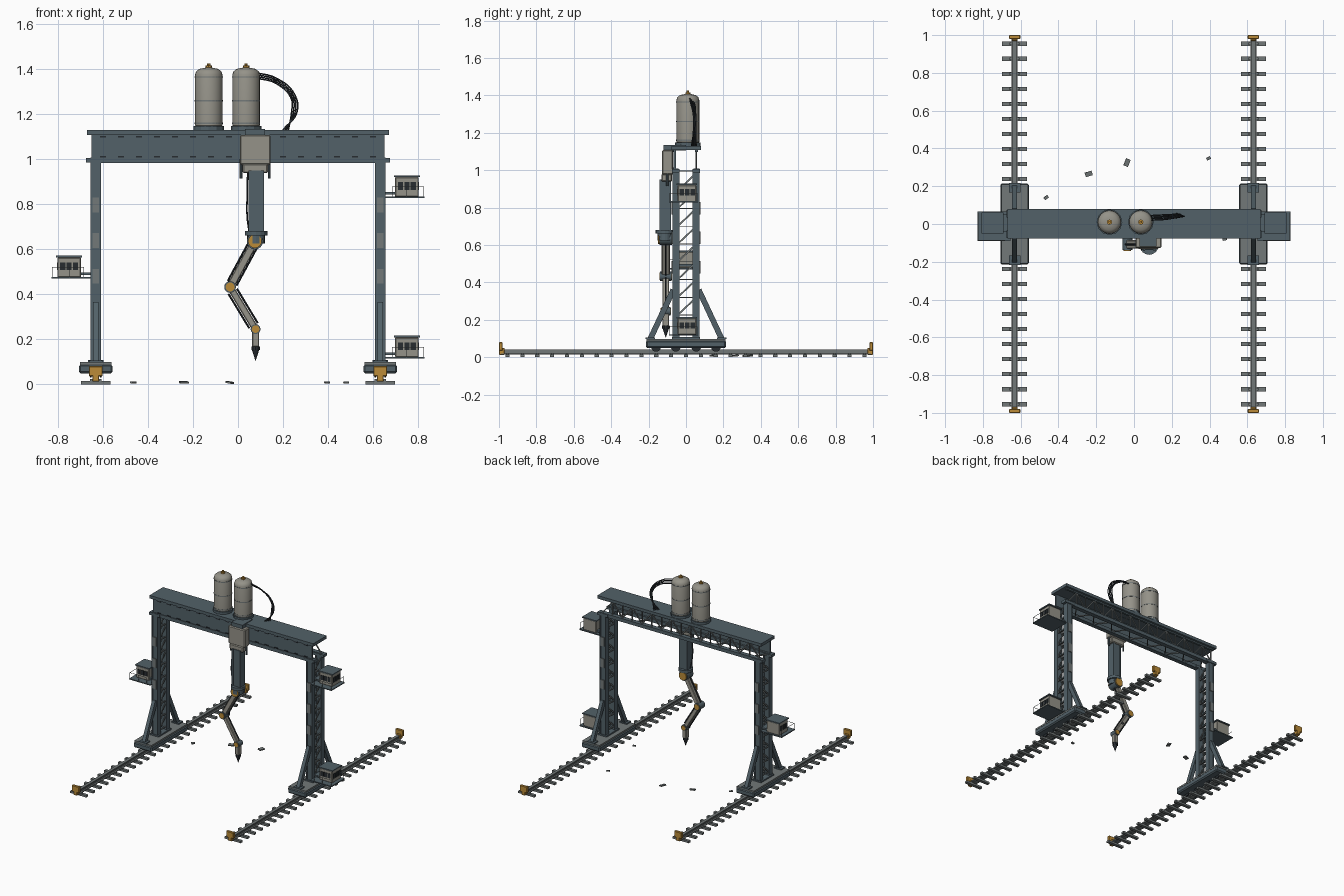
import bpy, bmesh, math, random
from mathutils import Vector, Matrix

if "Cube" in bpy.data.objects:
    bpy.data.objects.remove(bpy.data.objects["Cube"])

random.seed(4)
SLATE, STONE = (0.085, 0.12, 0.14, 1), (0.30, 0.29, 0.25, 1)
AMBER, DARK, STEEL = (0.5, 0.26, 0.04, 1), (0.02, 0.025, 0.03, 1), (0.17, 0.19, 0.19, 1)
mats = {}


def material(col):
    if col not in mats:
        mats[col] = bpy.data.materials.new("paint")
        mats[col].diffuse_color = col
    return mats[col]


def box(bm, x0, x1, y0, y1, z0, z1):
    m = Matrix.Translation(((x0 + x1) / 2, (y0 + y1) / 2, (z0 + z1) / 2))
    bmesh.ops.create_cube(bm, size=1, matrix=m @ Matrix.Diagonal((x1 - x0, y1 - y0, z1 - z0, 1)))


def frame(a, b, side=(0, 1, 0)):
    """Matrix whose z runs from a to b and whose y stays near the side vector."""
    z = (b - a).normalized()
    s = Vector(side) if abs(z.dot(Vector(side))) < 0.95 else Vector((1, 0, 0))
    x = s.cross(z).normalized()
    m = Matrix((x, z.cross(x), z)).transposed().to_4x4()
    return Matrix.Translation((a + b) / 2) @ m


def bar(bm, a, b, w, d):
    a, b = Vector(a), Vector(b)
    bmesh.ops.create_cube(bm, size=1, matrix=frame(a, b) @ Matrix.Diagonal((w, d, (b - a).length, 1)))


def cyl(bm, a, b, r1, r2=None, n=16):
    a, b = Vector(a), Vector(b)
    bmesh.ops.create_cone(bm, cap_ends=True, segments=n, radius1=r1, radius2=r1 if r2 is None else r2,
                          depth=(b - a).length, matrix=frame(a, b))


def part(name, col, build, bevel=0, smooth=False):
    bm = bmesh.new()
    build(bm)
    bmesh.ops.recalc_face_normals(bm, faces=bm.faces)
    me = bpy.data.meshes.new(name)
    bm.to_mesh(me)
    bm.free()
    ob = bpy.data.objects.new(name, me)
    bpy.context.collection.objects.link(ob)
    me.materials.append(material(col))
    if bevel:
        mod = ob.modifiers.new("bevel", "BEVEL")
        mod.width, mod.segments = bevel, 1
    if smooth:
        bpy.context.view_layer.objects.active = ob
        bpy.ops.object.select_all(action="DESELECT")
        ob.select_set(True)
        bpy.ops.object.shade_smooth_by_angle(angle=math.radians(35))
    return ob


def cable(name, pts, r=0.004):
    cu = bpy.data.curves.new(name, "CURVE")
    cu.dimensions, cu.bevel_depth, cu.bevel_resolution, cu.resolution_u = "3D", r, 1, 8
    sp = cu.splines.new("BEZIER")
    sp.bezier_points.add(len(pts) - 1)
    for p, co in zip(sp.bezier_points, pts):
        p.co, p.handle_left_type, p.handle_right_type = co, "AUTO", "AUTO"
    cu.materials.append(material(DARK))
    bpy.context.collection.objects.link(bpy.data.objects.new(name, cu))


# Tracks, bogies and lattice towers, one per side
for s, side in ((-1, "left"), (1, "right")):
    X = 0.632 * s

    def rail(bm):
        for hw, z0, z1 in ((0.016, 0.014, 0.02), (0.005, 0.02, 0.033), (0.011, 0.033, 0.042)):
            box(bm, X - hw, X + hw, -0.99, 0.99, z0, z1)
    part(side + "_rail", STEEL, rail)

    def ties(bm):
        for i in range(-12, 13):
            box(bm, X - 0.066, X + 0.066, i * 0.0795 - 0.011, i * 0.0795 + 0.011, 0, 0.015)
            for t in (-1, 1):
                box(bm, X + t * 0.02 - 0.006, X + t * 0.02 + 0.006, i * 0.0795 - 0.006, i * 0.0795 + 0.006, 0.015, 0.023)
    part(side + "_ties", STEEL, ties)

    def stops(bm):
        for t in (-1, 1):
            box(bm, X - 0.03, X + 0.03, t * 0.99 - 0.01, t * 0.99 + 0.01, 0.035, 0.08)
            box(bm, X - 0.015, X + 0.015, t * 0.985 - 0.015, t * 0.985 + 0.015, 0.012, 0.05)
    part(side + "_end_stops", AMBER, stops, 0.003)

    part(side + "_bogie", SLATE, lambda bm: box(bm, X - 0.075, X + 0.075, -0.215, 0.215, 0.048, 0.088), 0.008)
    part(side + "_bogie_deck", STEEL, lambda bm: box(bm, X - 0.07, X + 0.07, -0.21, 0.21, 0.086, 0.098))

    def wheels(bm):
        for y in (-0.16, -0.055, 0.055, 0.16):
            cyl(bm, (X - 0.018, y, 0.057), (X + 0.018, y, 0.057), 0.017, n=14)
            for t in (-1, 1):
                cyl(bm, (X + t * 0.018, y, 0.055), (X + t * 0.025, y, 0.055), 0.026, n=14)
    part(side + "_wheels", DARK, wheels)

    def posts(bm):
        for t in (-1, 1):
            ya, yb = sorted((t * 0.036, t * 0.07))
            box(bm, X - 0.017, X + 0.017, ya, yb, 0.095, 1.0)
            for e in (-1, 1):
                box(bm, X + e * 0.02 - 0.004, X + e * 0.02 + 0.004, ya - 0.002, yb + 0.002, 0.095, 1.0)
            bar(bm, (X, t * 0.192, 0.095), (X, t * 0.068, 0.36), 0.026, 0.03)
            box(bm, X - 0.03, X + 0.03, t * 0.192 - 0.025, t * 0.192 + 0.025, 0.097, 0.106)
        box(bm, X - 0.035, X + 0.035, -0.075, 0.075, 0.097, 0.108)
        box(bm, X - 0.043, X + 0.043, -0.075, -0.035, 0.985, 1.005)
        box(bm, X - 0.043, X + 0.043, 0.035, 0.075, 0.985, 1.005)
    part(side + "_tower_posts", SLATE, posts)

    def lacing(bm):
        for i in range(9):
            z = 0.13 + i * 0.095
            for e in (-0.014, 0.014):
                bar(bm, (X + e, -0.045, z), (X + e, 0.045, z + 0.085), 0.005, 0.009)
                bar(bm, (X + e, -0.04, z), (X + e, 0.04, z), 0.005, 0.009)
    part(side + "_tower_lacing", STEEL, lacing)

    def plates(bm):
        for z in (0.48, 0.638, 0.796):
            for t in (-1, 1):
                box(bm, X - 0.015, X + 0.015, t * 0.0735 - 0.003, t * 0.0735 + 0.003, z - 0.033, z + 0.033)
    part(side + "_tower_plates", STEEL, plates)

# Control cabins hung on the towers
for name, s, z in (("upper_right", 1, 0.832), ("lower_right", 1, 0.12), ("left", -1, 0.475)):
    def bx(bm, xa, xb, *r):
        box(bm, *sorted((s * xa, s * xb)), *r)

    part(name + "_cabin", STONE, lambda bm: bx(bm, 0.697, 0.803, -0.045, 0.055, z, z + 0.088), 0.004)

    def trim(bm):
        bx(bm, 0.692, 0.808, -0.05, 0.06, z + 0.088, z + 0.096)
        bx(bm, 0.655, 0.828, -0.09, 0.065, z - 0.005, z + 0.002)
        bx(bm, 0.65, 0.7, -0.04, 0.05, z + 0.01, z + 0.022)
    part(name + "_cabin_roof_and_deck", SLATE, trim)

    def panes(bm):
        for k in range(3):
            bx(bm, 0.711 + k * 0.028, 0.734 + k * 0.028, -0.048, -0.044, z + 0.032, z + 0.066)
            bx(bm, 0.802, 0.805, -0.035 + k * 0.03, -0.012 + k * 0.03, z + 0.032, z + 0.066)
    part(name + "_cabin_windows", DARK, panes)

    def railing(bm):
        for x, y in ((0.825, -0.087), (0.825, 0.06), (0.75, -0.087), (0.685, -0.087)):
            bar(bm, (s * x, y, z), (s * x, y, z + 0.045), 0.002, 0.002)
        bar(bm, (s * 0.685, -0.087, z + 0.045), (s * 0.825, -0.087, z + 0.045), 0.002, 0.002)
        bar(bm, (s * 0.825, -0.087, z + 0.045), (s * 0.825, 0.06, z + 0.045), 0.002, 0.002)
    part(name + "_cabin_railing", STEEL, railing)


# Bridge girder: top plate, solid front web, open rear truss
def girder(bm):
    box(bm, -0.67, 0.67, -0.078, 0.08, 1.108, 1.13)
    box(bm, -0.65, 0.65, -0.066, -0.054, 1.0, 1.11)
    for y in (-0.056, 0.056):
        box(bm, -0.655, 0.655, y - 0.016, y + 0.016, 0.983, 1.008)
    box(bm, -0.65, 0.65, 0.048, 0.064, 1.098, 1.11)
part("bridge_girder", SLATE, girder)


def truss(bm):
    n, d = 16, 1.28 / 16
    for i in range(n):
        x, f = -0.64 + i * d, i % 2
        bar(bm, (x, 0.056, 1.005 + 0.1 * f), (x + d, 0.056, 1.105 - 0.1 * f), 0.007, 0.007)
        bar(bm, (x, -0.05 + 0.1 * f, 0.995), (x + d, 0.05 - 0.1 * f, 0.995), 0.007, 0.007)
        bar(bm, (x, 0.056, 1.0), (x, 0.056, 1.11), 0.006, 0.008)
part("girder_truss", STEEL, truss)


def slats(bm):
    for i in range(16):
        for z in (1.1, 1.011):
            x = -0.6 + i * 0.08
            box(bm, x - 0.014, x + 0.014, -0.071, -0.065, z - 0.004, z + 0.004)
part("girder_rivet_strips", DARK, slats)

# Pressure tanks on the bridge
prof = [(0, 1.145), (0.057, 1.145), (0.061, 1.15), (0.061, 1.375), (0.056, 1.39), (0.042, 1.401), (0.02, 1.406), (0, 1.407)]
for name, x in (("left", -0.13), ("right", 0.036)):
    def lathe(bm):
        vs = [bm.verts.new((x + r, 0.01, z)) for r, z in prof]
        es = [bm.edges.new(p) for p in zip(vs, vs[1:])]
        bmesh.ops.spin(bm, geom=vs + es, cent=(x, 0.01, 0), axis=(0, 0, 1), angle=math.tau, steps=24)
        bmesh.ops.remove_doubles(bm, verts=bm.verts, dist=1e-4)
    part(name + "_tank", STONE, lathe, smooth=True)

    def bands(bm):
        for z in (1.16, 1.26, 1.365):
            cyl(bm, (x, 0.01, z - 0.003), (x, 0.01, z + 0.003), 0.0625, n=24)
    part(name + "_tank_bands", STEEL, bands)
    part(name + "_tank_base", SLATE, lambda bm: cyl(bm, (x, 0.01, 1.128), (x, 0.01, 1.147), 0.068, n=12))
    part(name + "_tank_valve", AMBER, lambda bm: (cyl(bm, (x, 0.01, 1.4), (x, 0.01, 1.416), 0.014, n=8),
                                                  cyl(bm, (x, 0.01, 1.41), (x, 0.01, 1.425), 0.007, n=8)))

# Hoses from the tank to the deck
for i in range(4):
    k = i * 0.008
    cable("tank_hose", [(0.08, 0.02 + k, 1.385 - k), (0.17, 0.025 + k, 1.36 - k), (0.25 - k / 2, 0.04 + k / 2, 1.29 - k),
                        (0.262 - k, 0.04 + k / 2, 1.21), (0.2 + k, 0.03 + k, 1.13)], 0.0038)


# Trolley, mast and jointed arm at the front
AY = -0.108


def trolley(bm):
    box(bm, 0.008, 0.145, -0.128, -0.07, 0.975, 1.108)
    box(bm, 0.02, 0.133, -0.132, -0.075, 0.938, 0.98)
part("trolley", STONE, trolley, 0.006)


def trim(bm):
    for x in (0.013, 0.139):
        cyl(bm, (x, -0.1, 0.915), (x, -0.1, 1.0), 0.006, n=8)
    box(bm, 0.03, 0.12, -0.12, 0.0, 1.106, 1.135)
part("trolley_fittings", SLATE, trim)


def mast(bm):
    box(bm, 0.05, 0.112, -0.138, -0.085, 0.67, 0.95)
    for x in (0.053, 0.109):
        box(bm, x - 0.006, x + 0.006, -0.142, -0.08, 0.67, 0.95)
part("mast", SLATE, mast)
part("mast_flange", SLATE, lambda bm: (cyl(bm, (0.08, -0.113, 0.66), (0.08, -0.113, 0.68), 0.05, n=16),
                                       cyl(bm, (0.08, -0.113, 0.625), (0.08, -0.113, 0.66), 0.04, n=16)))
S, E, W = Vector((0.075, AY, 0.635)), Vector((-0.035, AY, 0.432)), Vector((0.078, AY, 0.245))


def joints(bm):
    for p, r, h in ((S, 0.03, 0.042), (E, 0.02, 0.034), (W, 0.017, 0.028)):
        cyl(bm, p - Vector((0, h, 0)), p + Vector((0, h, 0)), r, n=16)
part("arm_joints", AMBER, joints, smooth=True)


def collars(bm):
    for p, r, h in ((S, 0.036, 0.034), (E, 0.026, 0.03), (W, 0.022, 0.024)):
        cyl(bm, p - Vector((0, h, 0)), p + Vector((0, h, 0)), r, n=16)
part("joint_collars", SLATE, collars, smooth=True)


def links(bm):
    bar(bm, S, E, 0.034, 0.044)
    bar(bm, E, W, 0.03, 0.036)
    box(bm, 0.062, 0.094, AY - 0.018, AY + 0.018, 0.165, 0.235)
part("arm_links", STONE, links, 0.004)


def rods(bm):
    for a, b in ((S, E), (E, W)):
        n = (b - a).cross(Vector((0, 1, 0))).normalized() * 0.022
        for sg in (-1, 1):
            cyl(bm, a.lerp(b, 0.1) + n * sg, a.lerp(b, 0.92) + n * sg, 0.0045, n=8)
part("arm_rods", DARK, rods)
part("tool_tip", DARK, lambda bm: (cyl(bm, (0.078, AY, 0.168), (0.078, AY, 0.152), 0.02, n=10),
                                   cyl(bm, (0.078, AY, 0.153), (0.078, AY, 0.105), 0.017, 0.001, n=10)))
cable("mast_hose", [(0.043, -0.11, 0.95), (0.041, -0.135, 0.85), (0.041, -0.13, 0.74), (0.05, -0.115, 0.675)], 0.0035)

# Scrap pieces on the ground
for x, y, r in ((-0.465, 0.14, 0.016), (-0.24, 0.265, 0.024), (-0.037, 0.325, 0.025), (0.395, 0.348, 0.014), (0.48, -0.08, 0.014)):
    def scrap(bm):
        m = Matrix.Translation((x, y, 0.008)) @ Matrix.Rotation(random.uniform(0, 3), 4, "Z")
        m = m @ Matrix.Rotation(0.15, 4, "X") @ Matrix.Diagonal((1.6 * r, r, 0.008, 1))
        bmesh.ops.create_cube(bm, size=1, matrix=m)
    part("scrap_piece", STEEL, scrap)

for m in bpy.data.materials:
    if m.users and not m.is_grease_pencil:
        m.use_nodes = True
        m.node_tree.nodes["Principled BSDF"].inputs["Base Color"].default_value = m.diffuse_color
